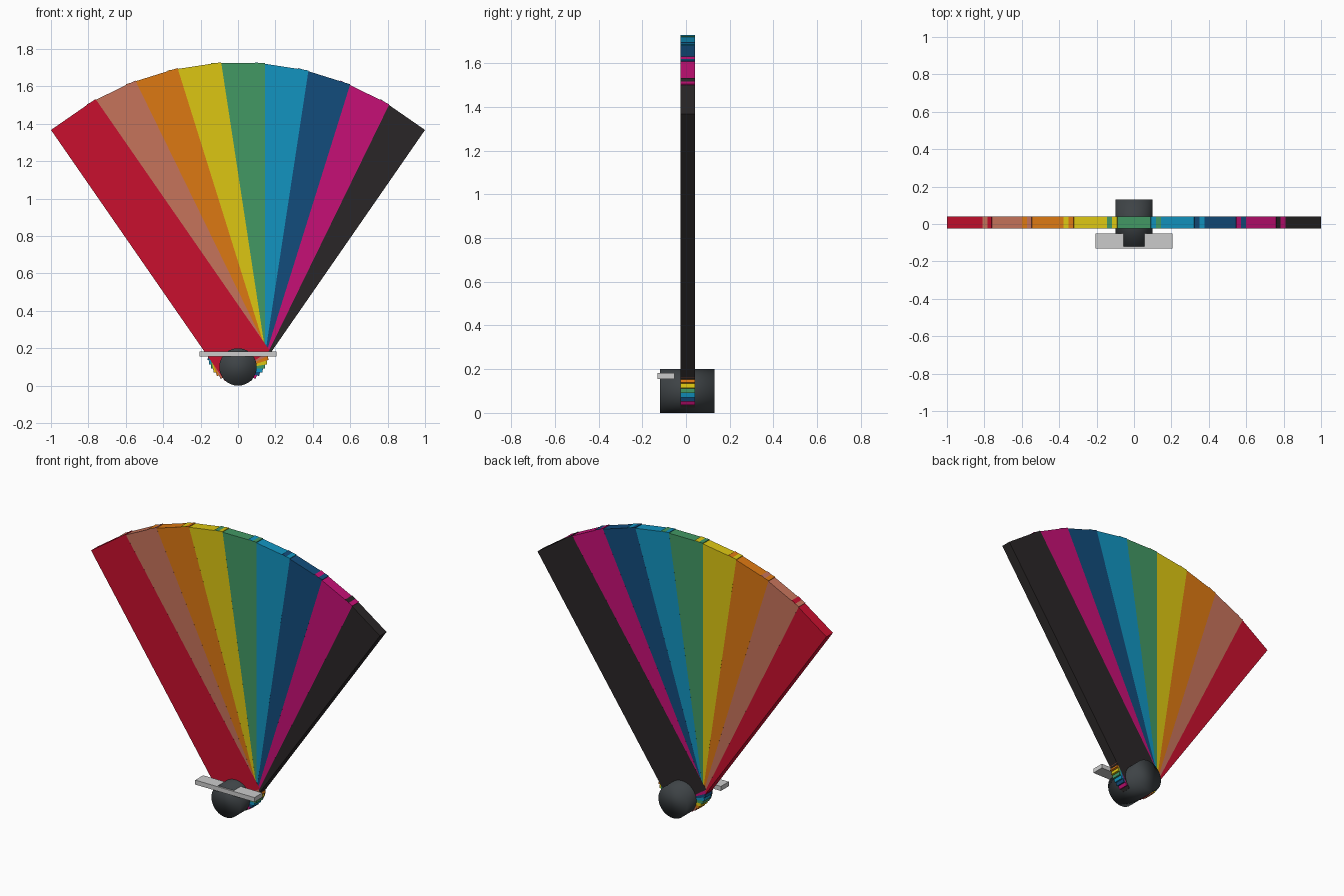
import bpy
from math import radians, cos, sin, pi
from mathutils import Matrix, Vector

if "Cube" in bpy.data.objects:
    bpy.data.objects.remove(bpy.data.objects["Cube"])


def material(name, rgb):
    # convert displayed colour to linear
    m = bpy.data.materials.new(name)
    m.diffuse_color = [((c / 255 + 0.055) / 1.055) ** 2.4 for c in rgb] + [1]
    m.use_nodes = True
    m.node_tree.nodes["Principled BSDF"].inputs["Base Color"].default_value = m.diffuse_color
    return m


def box(name, x, y, z, matrix=None):
    verts = [Vector((a, b, c)) for a in x for b in y for c in z]
    if matrix:
        verts = [matrix @ v for v in verts]
    faces = [(0, 1, 3, 2), (4, 6, 7, 5), (0, 4, 5, 1),
             (2, 3, 7, 6), (0, 2, 6, 4), (1, 5, 7, 3)]
    mesh = bpy.data.meshes.new(name)
    mesh.from_pydata(verts, [], faces)
    obj = bpy.data.objects.new(name, mesh)
    bpy.context.collection.objects.link(obj)
    return obj


# Fanned swatches, red at the left to black at the right
colours = {
    "red": (200, 16, 46), "brown": (198, 115, 91), "orange": (220, 120, 18),
    "yellow": (220, 198, 18), "green": (66, 152, 100), "teal": (18, 148, 192),
    "navy": (18, 76, 124), "magenta": (198, 16, 118), "black": (42, 38, 39),
}
SPREAD = radians(34.7)
for i, (colour, rgb) in enumerate(colours.items()):
    angle = -SPREAD + 2 * SPREAD * i / (len(colours) - 1)
    turn = Matrix.Translation((0, i * 0.0001, 0.178)) @ Matrix.Rotation(angle, 4, 'Y')
    blade = box(colour + "_swatch", (-0.145, 0.145), (-0.025, 0.04), (-0.087, 1.547), turn)
    blade.data.materials.append(material(colour, rgb))

# Round pivot pin running front to back
bpy.ops.mesh.primitive_cylinder_add(vertices=48, radius=0.1, depth=0.25,
                                    location=(0, 0.005, 0.1), rotation=(pi / 2, 0, 0))
pin = bpy.context.object
pin.name = "pivot_pin"
pin.data.materials.append(material("dark_grey", (62, 67, 70)))
bpy.ops.object.shade_smooth()

# Flat cross bar through the front of the pin
box("cross_bar", (-0.205, 0.205), (-0.13, -0.052), (0.155, 0.183))
